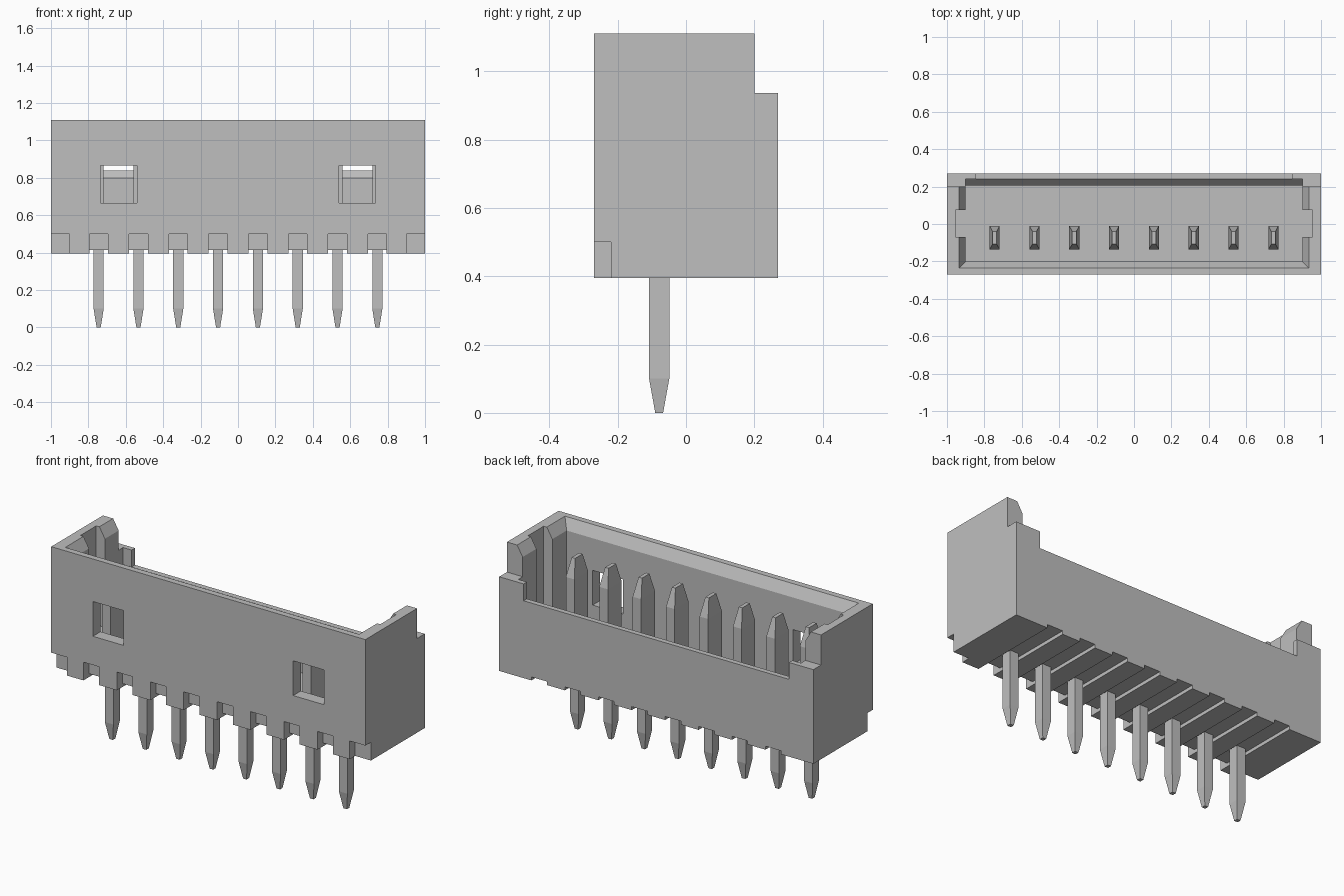
import bpy
import bmesh

cube = bpy.data.objects.get("Cube")
if cube:
    bpy.data.objects.remove(cube, do_unlink=True)

grey = bpy.data.materials.new("plain_grey")
grey.use_nodes = True
GREY = (0.52, 0.52, 0.52, 1)
grey.diffuse_color = GREY
grey.node_tree.nodes["Principled BSDF"].inputs["Base Color"].default_value = GREY


def loft(name, sections):
    """Solid through rectangles (z, x0, x1, y0, y1), listed bottom to top."""
    bm = bmesh.new()
    rings = [[bm.verts.new((x, y, z)) for x, y in
              ((x0, y0), (x1, y0), (x1, y1), (x0, y1))]
             for z, x0, x1, y0, y1 in sections]
    bm.faces.new(rings[0][::-1])
    bm.faces.new(rings[-1])
    for a, b in zip(rings, rings[1:]):
        for i in range(4):
            j = (i + 1) % 4
            bm.faces.new((a[i], a[j], b[j], b[i]))
    bmesh.ops.recalc_face_normals(bm, faces=bm.faces)
    mesh = bpy.data.meshes.new(name)
    bm.to_mesh(mesh)
    bm.free()
    mesh.materials.append(grey)
    obj = bpy.data.objects.new(name, mesh)
    bpy.context.collection.objects.link(obj)
    return obj


def box(name, x0, x1, y0, y1, z0, z1):
    return loft(name, [(z0, x0, x1, y0, y1), (z1, x0, x1, y0, y1)])


def cut(target, cutter):
    """Subtract the cutter from the target and discard the cutter."""
    cutter.hide_render = True
    mod = target.modifiers.new("cut", "BOOLEAN")
    mod.operation = "DIFFERENCE"
    mod.solver = "EXACT"
    mod.object = cutter
    bpy.context.view_layer.objects.active = target
    bpy.ops.object.modifier_apply(modifier=mod.name)
    bpy.data.objects.remove(cutter, do_unlink=True)


PINS = [-0.745 + i * 1.49 / 7 for i in range(8)]
FLOOR, TOP, BOTTOM = 0.54, 1.11, 0.395

# Housing block, hollowed from above
housing = box("housing", -1, 1, -0.27, 0.27, BOTTOM, TOP)
cut(housing, box("cavity", -0.9, 0.9, -0.2, 0.205, FLOOR, 1.3))

# Lowered rear edge and wide rear opening
cut(housing, box("rear_step", -1.1, 1.1, 0.2, 0.4, 0.937, 1.3))
cut(housing, box("rear_opening", -0.845, 0.845, 0.1, 0.4, 0.84, 1.3))

# Sloped lead-in along the rear wall
cut(housing, loft("rear_lead_in", [(0.76, -0.9, 0.9, 0.0, 0.17),
                                   (0.84, -0.9, 0.9, 0.0, 0.24),
                                   (1.3, -0.9, 0.9, 0.0, 0.24)]))

# Chamfered rim on the front and end walls
cut(housing, loft("rim_chamfer", [(0.99, -0.865, 0.865, -0.165, 0.4),
                                  (1.17, -0.97, 0.97, -0.27, 0.4)]))

# Key slots in the end walls
cut(housing, box("key_slots", -0.955, 0.955, -0.07, 0.075, FLOOR, 1.3))

# Latch windows and corner notches, mirrored
for s in (-1, 1):
    a, b = sorted((s * 0.54, s * 0.735))
    cut(housing, box("window", a, b, -0.4, -0.1, 0.665, 0.865))
    a, b = sorted((s * 0.9, s * 1.1))
    cut(housing, box("corner_notch", a, b, -0.4, -0.22, 0.3, 0.5))

for i, x in enumerate(PINS):
    # Front notch and shallow underside groove at each pin
    cut(housing, box("notch", x - 0.05, x + 0.05, -0.4, -0.22, 0.3, 0.5))
    cut(housing, box("groove", x - 0.05, x + 0.05, -0.4, 0.4, 0.3, 0.415))
    # Pin: tapered tail, wide blade inside, tapered tip
    loft(f"pin_{i + 1}", [
        (z, x - h, x + h, y0, y1) for z, h, y0, y1 in (
            (0.0, 0.011, -0.09, -0.067),
            (0.1, 0.027, -0.108, -0.049),
            (0.48, 0.027, -0.108, -0.049),
            (0.48, 0.027, -0.135, -0.01),
            (0.89, 0.027, -0.135, -0.01),
            (0.995, 0.011, -0.108, -0.04))])
